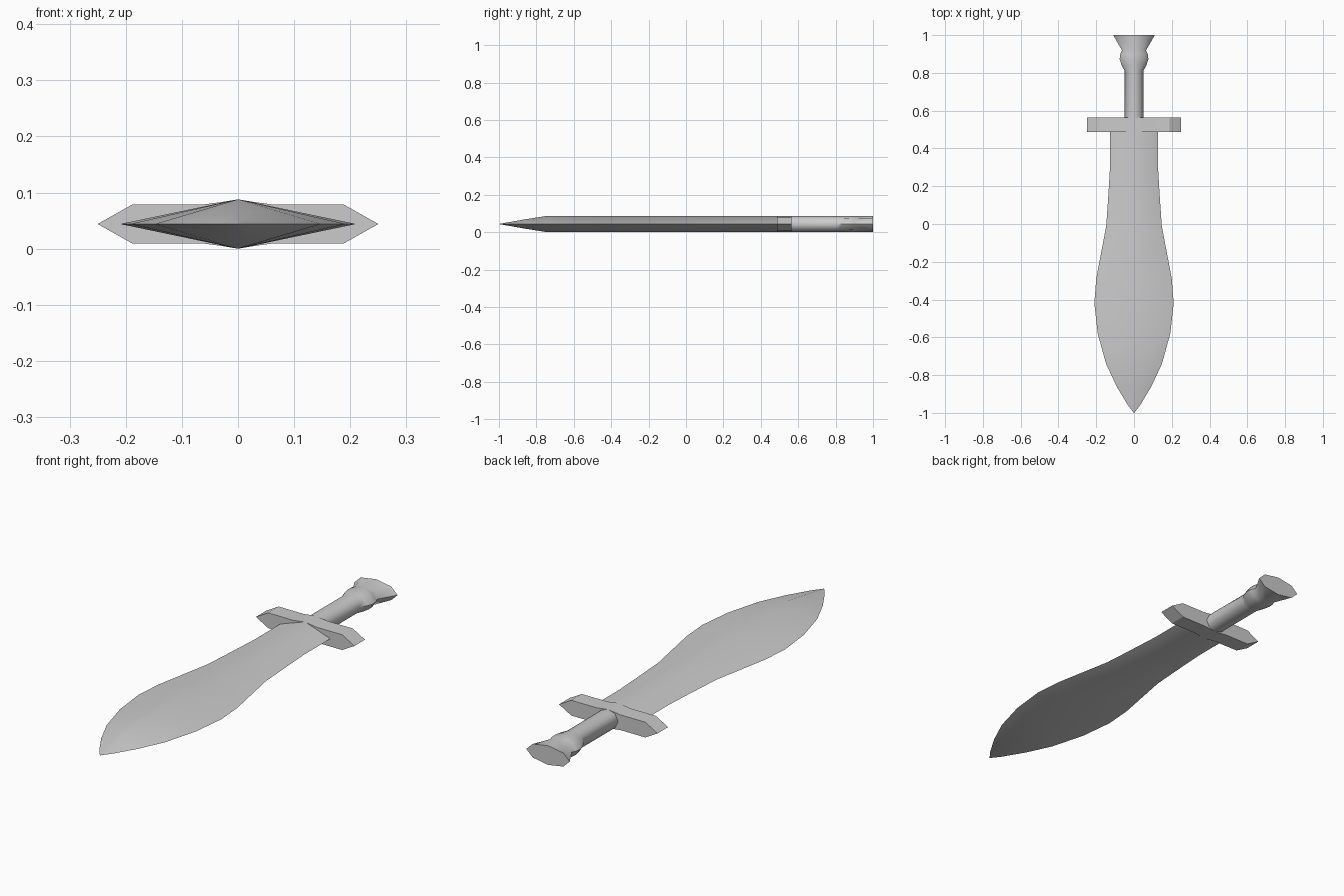
import bpy, bmesh, math

if "Cube" in bpy.data.objects:
    bpy.data.objects.remove(bpy.data.objects["Cube"])

CZ = 0.044   # height of the sword's middle plane
H = 0.044    # half thickness at the ridge


def build(name, rings, angle):
    """Loft closed rings of points into a capped, smoothed solid."""
    bm = bmesh.new()
    loops = [[bm.verts.new(p) for p in ring] for ring in rings]
    n = len(loops[0])
    for a, b in zip(loops, loops[1:]):
        for i in range(n):
            j = (i + 1) % n
            bm.faces.new((a[i], a[j], b[j], b[i]))
    bm.faces.new(loops[0][::-1])
    bm.faces.new(loops[-1])
    bmesh.ops.remove_doubles(bm, verts=bm.verts, dist=1e-5)
    bmesh.ops.recalc_face_normals(bm, faces=bm.faces)
    mesh = bpy.data.meshes.new(name)
    bm.to_mesh(mesh)
    bm.free()
    ob = bpy.data.objects.new(name, mesh)
    bpy.context.collection.objects.link(ob)
    bpy.ops.object.select_all(action='DESELECT')
    ob.select_set(True)
    bpy.context.view_layer.objects.active = ob
    bpy.ops.object.shade_smooth_by_angle(angle=math.radians(angle))
    return ob


def section(y, w, h, sides):
    """Elliptical ring across the sword with a vertex on each axis."""
    return [(w * math.cos(2 * math.pi * i / sides), y,
             CZ + h * math.sin(2 * math.pi * i / sides)) for i in range(sides)]


# Leaf-shaped blade: diamond section, (y, half width)
blade = [(0.52, 0.127), (0.30, 0.127), (0.15, 0.136), (-0.01, 0.147),
         (-0.29, 0.20), (-0.42, 0.21), (-0.58, 0.192), (-0.74, 0.148),
         (-0.86, 0.092), (-0.96, 0.032), (-1.0, 0.001)]
build("blade", [section(y, w, H * min(1, (1.002 + y) / 0.25), 4) for y, w in blade], 42)

# Crossguard: pointed ends, slight ridge in the middle
half = [(0.25, 0), (0.188, 0.035), (0.06, 0.035), (0, 0.043)]
top = half + [(-x, z) for x, z in half[-2::-1]]
profile = top + [(x, -z) for x, z in top[-2:0:-1]]
build("crossguard", [[(x, y, CZ + z) for x, z in profile] for y in (0.487, 0.563)], 25)

# Grip with a bulge and flared pommel, (y, half width)
grip = [(0.50, 0.05), (0.81, 0.049), (0.84, 0.066), (0.873, 0.076),
        (0.90, 0.073), (0.918, 0.063), (1.0, 0.11)]
build("grip_and_pommel", [section(y, w, H, 8) for y, w in grip], 50)
